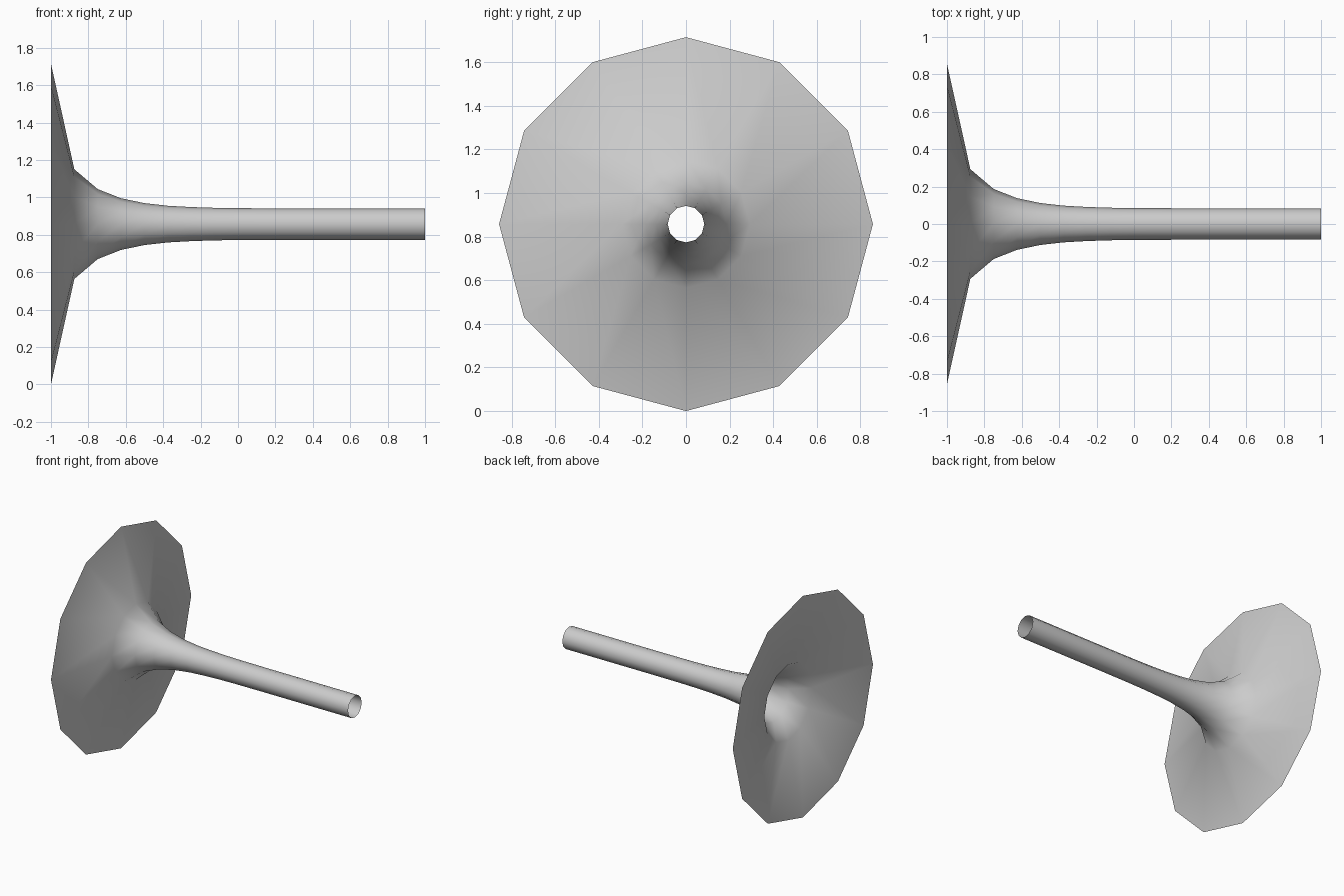
import bpy, bmesh, math

if "Cube" in bpy.data.objects:
    bpy.data.objects.remove(bpy.data.objects["Cube"])

SIDES = 12
CENTRE_Z = 0.857

# Profile of the flared tube: (x, radius), from wide bell to narrow mouth
PROFILE = [(-1, 0.857), (-0.875, 0.293), (-0.75, 0.187), (-0.625, 0.138),
           (-0.5, 0.112), (-0.375, 0.098), (-0.25, 0.091), (-0.125, 0.087),
           (0, 0.085), (0.25, 0.084), (0.5, 0.084), (0.75, 0.084), (1, 0.084)]


def ring(bm, x, radius):
    angles = [2 * math.pi * i / SIDES for i in range(SIDES)]
    return [bm.verts.new((x, radius * math.sin(a), CENTRE_Z + radius * math.cos(a)))
            for a in angles]


# Open-ended flared horn, a single surface without thickness
bm = bmesh.new()
rings = [ring(bm, x, r) for x, r in PROFILE]
for a, b in zip(rings, rings[1:]):
    for i in range(SIDES):
        j = (i + 1) % SIDES
        bm.faces.new((a[i], a[j], b[j], b[i]))
bmesh.ops.recalc_face_normals(bm, faces=bm.faces)
# Make sure the normals face away from the axis
bm.normal_update()
top = max(bm.faces, key=lambda f: f.calc_center_median().x + f.calc_center_median().z * 0.1)
if top.normal.z * (top.calc_center_median().z - CENTRE_Z) < 0:
    bmesh.ops.reverse_faces(bm, faces=bm.faces)
for f in bm.faces:
    f.smooth = True

mesh = bpy.data.meshes.new("flared_horn")
bm.to_mesh(mesh)
bm.free()
horn = bpy.data.objects.new("flared_horn", mesh)
bpy.context.collection.objects.link(horn)
